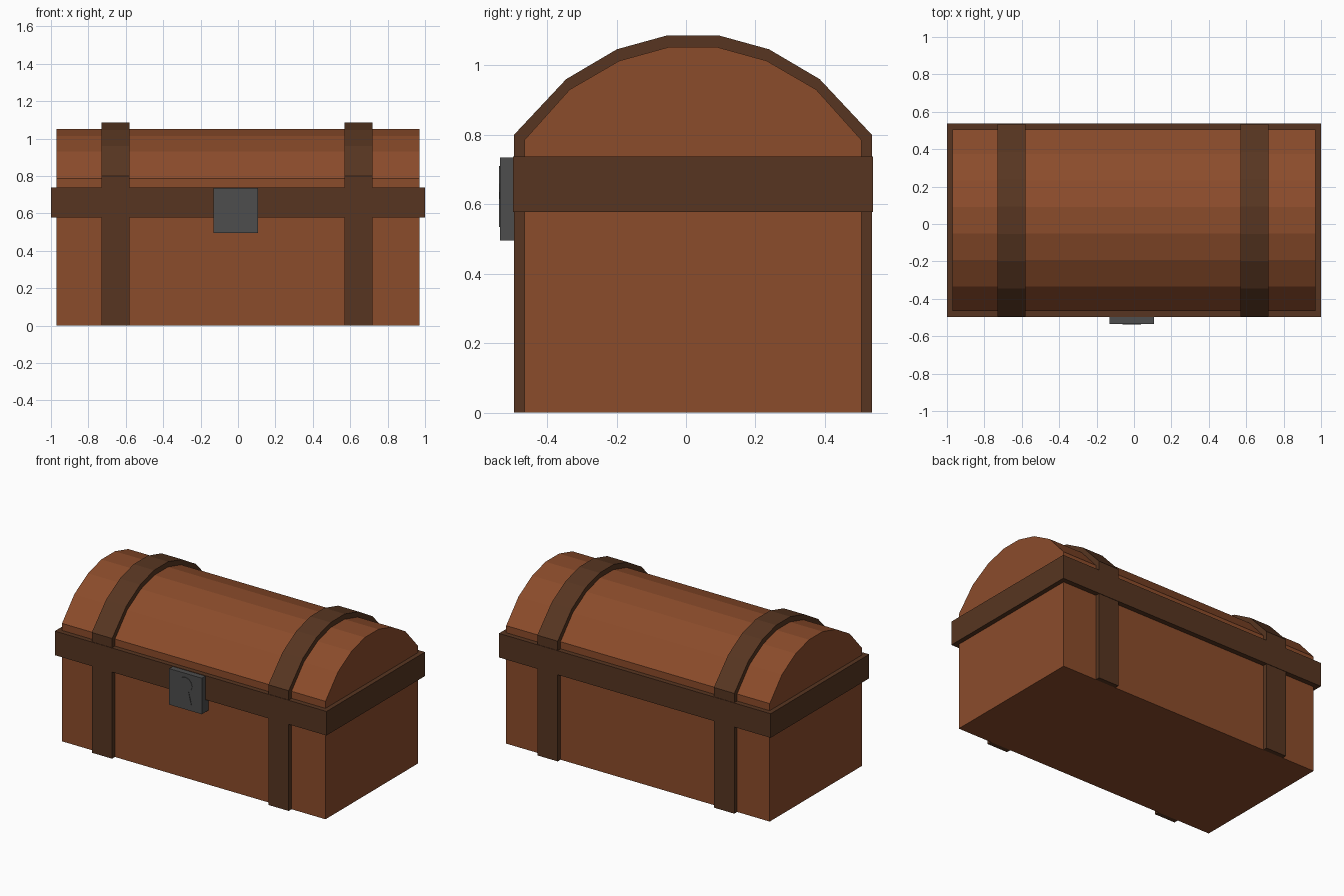
import bpy, bmesh, math

if "Cube" in bpy.data.objects:
    bpy.data.objects.remove(bpy.data.objects["Cube"])

CY = 0.02  # depth centre of the box (the lock sticks out in front)


def material(name, rgb):
    m = bpy.data.materials.new(name)
    m.diffuse_color = (*rgb, 1)
    m.use_nodes = True
    m.node_tree.nodes["Principled BSDF"].inputs["Base Color"].default_value = m.diffuse_color
    return m


WOOD = material("wood", (0.26, 0.072, 0.024))
STRAP = material("dark_strap", (0.095, 0.036, 0.015))
IRON = material("iron", (0.075, 0.075, 0.075))


def finish(name, bm, mat):
    bmesh.ops.recalc_face_normals(bm, faces=bm.faces)
    me = bpy.data.meshes.new(name)
    bm.to_mesh(me)
    bm.free()
    me.materials.append(mat)
    ob = bpy.data.objects.new(name, me)
    bpy.context.collection.objects.link(ob)
    return ob


def extrude_profile(name, pts, vec, mat):
    """Fill a closed outline of 3D points and extrude it along vec."""
    bm = bmesh.new()
    face = bm.faces.new([bm.verts.new(p) for p in pts])
    res = bmesh.ops.extrude_face_region(bm, geom=[face], use_keep_orig=True)
    verts = [g for g in res["geom"] if isinstance(g, bmesh.types.BMVert)]
    bmesh.ops.translate(bm, verts=verts, vec=vec)
    return finish(name, bm, mat)


def loft_rings(name, rings, mat, closed):
    """Skin four matching paths into a tube-like frame or strap."""
    bm = bmesh.new()
    vs = [[bm.verts.new(p) for p in r] for r in rings]
    n = len(vs[0])
    for i in range(4):
        a, b = vs[i], vs[(i + 1) % 4]
        for k in range(n if closed else n - 1):
            j = (k + 1) % n
            bm.faces.new((a[k], a[j], b[j], b[k]))
    if not closed:
        bm.faces.new([r[0] for r in vs])
        bm.faces.new([r[-1] for r in vs])
    return finish(name, bm, mat)


def arch(half):
    """Outline from bottom front over the lid to bottom back."""
    pts = [(h, z) for h, z in half]
    return [(CY - h, z) for h, z in pts] + [(CY + h, z) for h, z in reversed(pts)]


inner = arch([(0.485, 0), (0.485, 0.785), (0.355, 0.93), (0.212, 1.013), (0.071, 1.052)])
outer = arch([(0.515, 0), (0.515, 0.80), (0.365, 0.96), (0.219, 1.046), (0.074, 1.086)])

# Chest body with faceted barrel lid
extrude_profile("chest_body", [(-0.97, y, z) for y, z in inner], (1.94, 0, 0), WOOD)

# Two straps running up the front, over the lid and down the back
for side, x in (("left", -0.655), ("right", 0.645)):
    a, b = x - 0.075, x + 0.075
    loft_rings(side + "_strap",
               [[(a, y, z) for y, z in outer], [(b, y, z) for y, z in outer],
                [(b, y, z) for y, z in inner], [(a, y, z) for y, z in inner]],
               STRAP, False)


# Rim belt around all four sides
def rect(hx, hy, z):
    return [(sx * hx, CY + sy * hy, z) for sx, sy in ((-1, -1), (1, -1), (1, 1), (-1, 1))]


loft_rings("rim_belt",
           [rect(1.0, 0.518, 0.578), rect(1.0, 0.518, 0.738),
            rect(0.97, 0.485, 0.738), rect(0.97, 0.485, 0.578)],
           STRAP, True)

# Lock plate
extrude_profile("lock_plate",
                [(-0.132, -0.535, 0.495), (0.108, -0.535, 0.495),
                 (0.108, -0.535, 0.735), (-0.132, -0.535, 0.735)],
                (0, 0.072, 0), IRON)

# Raised keyhole: round head with a flared foot
KX, KZ, R = -0.012, 0.66, 0.05
key = [(KX + R * math.cos(math.radians(t)), -0.538, KZ + R * math.sin(math.radians(t)))
       for t in range(-60, 241, 30)]
key += [(KX - 0.045, -0.538, 0.535), (KX + 0.045, -0.538, 0.535)]
extrude_profile("keyhole", key, (0, 0.005, 0), IRON)
